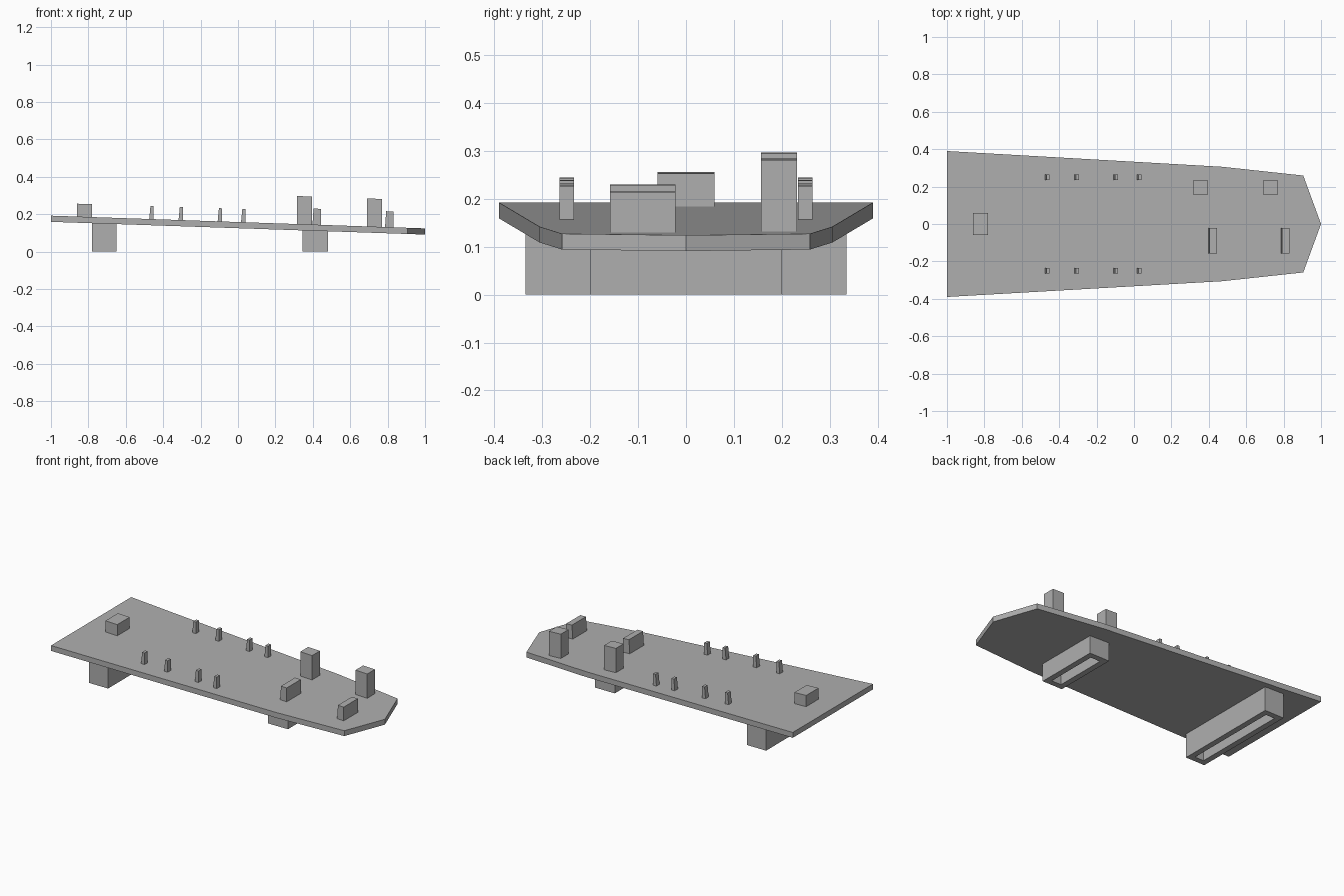
import bpy
import bmesh

cube = bpy.data.objects.get("Cube")
if cube:
    bpy.data.objects.remove(cube, do_unlink=True)

SLOPE = -0.034
THICK = 0.033

grey = bpy.data.materials.new("plain grey")
grey.use_nodes = True
color = (0.43, 0.43, 0.43, 1)
grey.diffuse_color = color
grey.node_tree.nodes["Principled BSDF"].inputs["Base Color"].default_value = color


def deck_top(x):
    return 0.158 + SLOPE * x


def finish(name, bm):
    bmesh.ops.recalc_face_normals(bm, faces=bm.faces[:])
    mesh = bpy.data.meshes.new(name)
    bm.to_mesh(mesh)
    bm.free()
    mesh.materials.append(grey)
    obj = bpy.data.objects.new(name, mesh)
    bpy.context.collection.objects.link(obj)
    return obj


def loft(name, bottom, top):
    """Closed prism between two matching rings of points."""
    bm = bmesh.new()
    low = [bm.verts.new(p) for p in bottom]
    high = [bm.verts.new(p) for p in top]
    bm.faces.new(low)
    bm.faces.new(high)
    for i in range(len(low)):
        j = (i + 1) % len(low)
        bm.faces.new((low[i], low[j], high[j], high[i]))
    return finish(name, bm)


def rect(x0, x1, y0, y1):
    return [(x0, y0), (x1, y0), (x1, y1), (x0, y1)]


def deck_block(name, x0, x1, y0, y1, top, lean=0.0):
    """Block on the sloping deck; its rear side may lean forward."""
    bottom = [(x, y, deck_top(x) - 0.003) for x, y in rect(x0, x1, y0, y1)]
    upper = [(x, y, top + SLOPE * (x - x0)) for x, y in rect(x0 + lean, x1, y0, y1)]
    return loft(name, bottom, upper)


# Sloping pointed deck
half = [(-1, 0.39), (0.47, 0.306), (0.905, 0.259)]
outline = [(x, -y) for x, y in half] + [(1, 0)] + half[::-1]
loft("deck",
     [(x, y, deck_top(x) - THICK) for x, y in outline],
     [(x, y, deck_top(x)) for x, y in outline])


# Hollow supports, open underneath
def support(name, x0, x1, half_width, wall=0.035):
    bm = bmesh.new()
    rings = []
    for inset in (0, wall):
        pts = rect(x0 + inset, x1 - inset, -half_width + inset, half_width - inset)
        rings.append([bm.verts.new((x, y, 0)) for x, y in pts])
        rings.append([bm.verts.new((x, y, deck_top(x) - THICK + 0.002)) for x, y in pts])
    outer_low, outer_high, inner_low, inner_high = rings
    for a, b in ((outer_low, outer_high), (outer_high, inner_high),
                 (inner_high, inner_low), (inner_low, outer_low)):
        for i in range(4):
            j = (i + 1) % 4
            bm.faces.new((a[i], a[j], b[j], b[i]))
    finish(name, bm)


support("rear_support", -0.78, -0.65, 0.335)
support("front_support", 0.345, 0.48, 0.2)

# Large blocks on the deck
deck_block("rear_block", -0.86, -0.78, -0.06, 0.06, 0.256)
for name, x, top in (("middle", 0.315, 0.297), ("front", 0.69, 0.284)):
    deck_block(name + "_tall_block", x, x + 0.08, 0.157, 0.232, top)
for name, x, top in (("middle", 0.398, 0.23), ("front", 0.786, 0.216)):
    deck_block(name + "_wide_block", x, x + 0.045, -0.159, -0.022, top, 0.006)

# Two rows of small posts
for x in (-0.463, -0.306, -0.097, 0.028):
    for side, y in (("left", 0.249), ("right", -0.249)):
        deck_block(side + "_post", x - 0.012, x + 0.012, y - 0.015, y + 0.015,
                   deck_top(x) + 0.071, 0.007)
